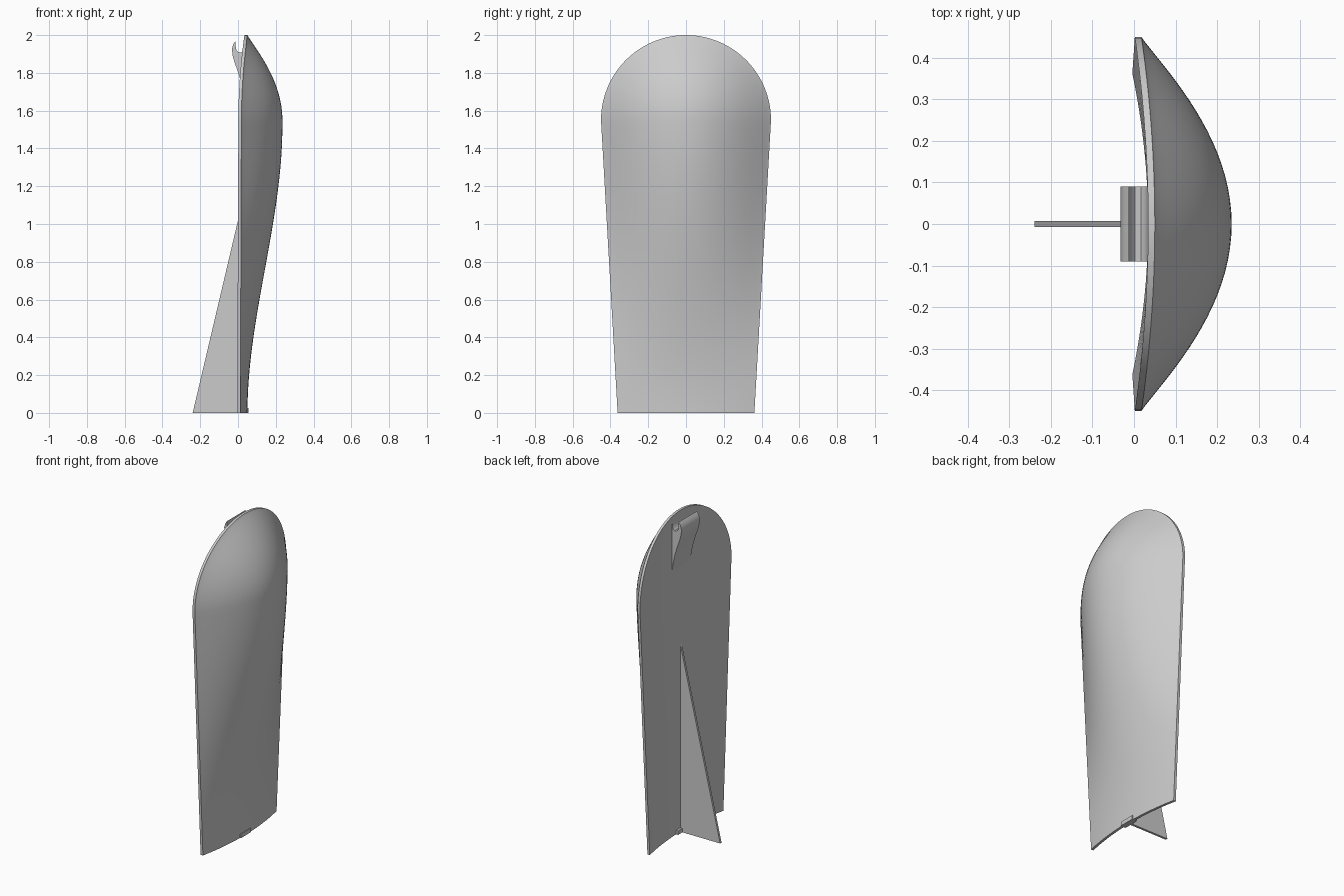
import bpy, bmesh, math

cube = bpy.data.objects.get("Cube")
if cube:
    bpy.data.objects.remove(cube, do_unlink=True)

grey = bpy.data.materials.new("light_grey")
grey.diffuse_color = (0.6, 0.6, 0.6, 1)
grey.use_nodes = True
grey.node_tree.nodes["Principled BSDF"].inputs["Base Color"].default_value = (0.6, 0.6, 0.6, 1)

SHOULDER, RADIUS, FOOT = 1.55, 0.45, 0.362   # dome centre height, dome radius, half width at the foot
THICK, BULGE = 0.016, 0.185


def finish(bm, name, smooth=None):
    bmesh.ops.remove_doubles(bm, verts=bm.verts, dist=1e-5)
    bmesh.ops.recalc_face_normals(bm, faces=bm.faces)
    mesh = bpy.data.meshes.new(name)
    bm.to_mesh(mesh)
    bm.free()
    mesh.materials.append(grey)
    ob = bpy.data.objects.new(name, mesh)
    bpy.context.collection.objects.link(ob)
    if smooth:
        bpy.ops.object.select_all(action='DESELECT')
        ob.select_set(True)
        bpy.context.view_layer.objects.active = ob
        bpy.ops.object.shade_smooth_by_angle(angle=math.radians(smooth))
    return ob


def extrude_profile(name, points, half, smooth=None):
    """Side profile in x and z, given a width along y."""
    bm = bmesh.new()
    face = bm.faces.new([bm.verts.new((x, -half, z)) for x, z in points])
    ext = bmesh.ops.extrude_face_region(bm, geom=[face])
    moved = [g for g in ext["geom"] if isinstance(g, bmesh.types.BMVert)]
    bmesh.ops.translate(bm, verts=moved, vec=(0, 2 * half, 0))
    return finish(bm, name, smooth)


def half_width(z):
    if z > SHOULDER:
        return math.sqrt(max(0, RADIUS ** 2 - (z - SHOULDER) ** 2))
    return FOOT + (RADIUS - FOOT) * z / SHOULDER


def plate(y, z):
    """Shallow bow of the plate across its width."""
    f = min(z / SHOULDER, 1)
    edge = 0.012 + 0.006 * f
    return 0.05 - (0.05 - edge) * (y / (FOOT + (RADIUS - FOOT) * f)) ** 2


def swell(y, z):
    """Bulge that grows up the front and rounds off in the dome."""
    s = min(z / 1.52, 1)
    t = math.hypot(y, z - SHOULDER) / RADIUS if z > SHOULDER else abs(y) / half_width(z)
    return BULGE * s * s * (3 - 2 * s) * max(0, 1 - t * t) ** 1.12


# Body: bowed back plate with a swollen front and a thin rim
rows, dome, cols = 40, 28, 48
heights = [SHOULDER * i / rows for i in range(rows)]
heights += [SHOULDER + RADIUS * math.sin(math.pi / 2 * i / dome) for i in range(dome + 1)]
bm = bmesh.new()
front, back = [], []
for z in heights:
    ys = [half_width(z) * math.sin(math.pi / 2 * (2 * j / cols - 1)) for j in range(cols + 1)]
    front.append([bm.verts.new((plate(y, z) + swell(y, z), y, z)) for y in ys])
    back.append([bm.verts.new((plate(y, z) - THICK, y, z)) for y in ys])
for i in range(len(heights) - 1):
    for grid in (front, back):
        for j in range(cols):
            bm.faces.new((grid[i][j], grid[i][j + 1], grid[i + 1][j + 1], grid[i + 1][j]))
    for j in (0, cols):
        bm.faces.new((front[i][j], front[i + 1][j], back[i + 1][j], back[i][j]))
for j in range(cols):
    bm.faces.new((front[0][j], front[0][j + 1], back[0][j + 1], back[0][j]))
finish(bm, "body_shell", 35)

# Thin triangular fin standing off the back
extrude_profile("rear_fin", [(-0.24, 0), (0.04, 0), (0.04, 1.19)], 0.007)

# Hook near the top of the back
extrude_profile("rear_hook", [
    (0.042, 1.62), (0.034, 1.65), (0.024, 1.71), (0.012, 1.765), (-0.002, 1.81),
    (-0.02, 1.86), (-0.029, 1.895), (-0.032, 1.925), (-0.025, 1.952), (-0.012, 1.97),
    (-0.013, 1.945), (-0.009, 1.922), (0.002, 1.91), (0.017, 1.908), (0.027, 1.918),
    (0.031, 1.94), (0.034, 1.965), (0.042, 1.965)], 0.09, 35)

# Small block at the middle of the foot
extrude_profile("foot_block", [(0.02, 0), (0.055, 0), (0.055, 0.025), (0.02, 0.025)], 0.05)
